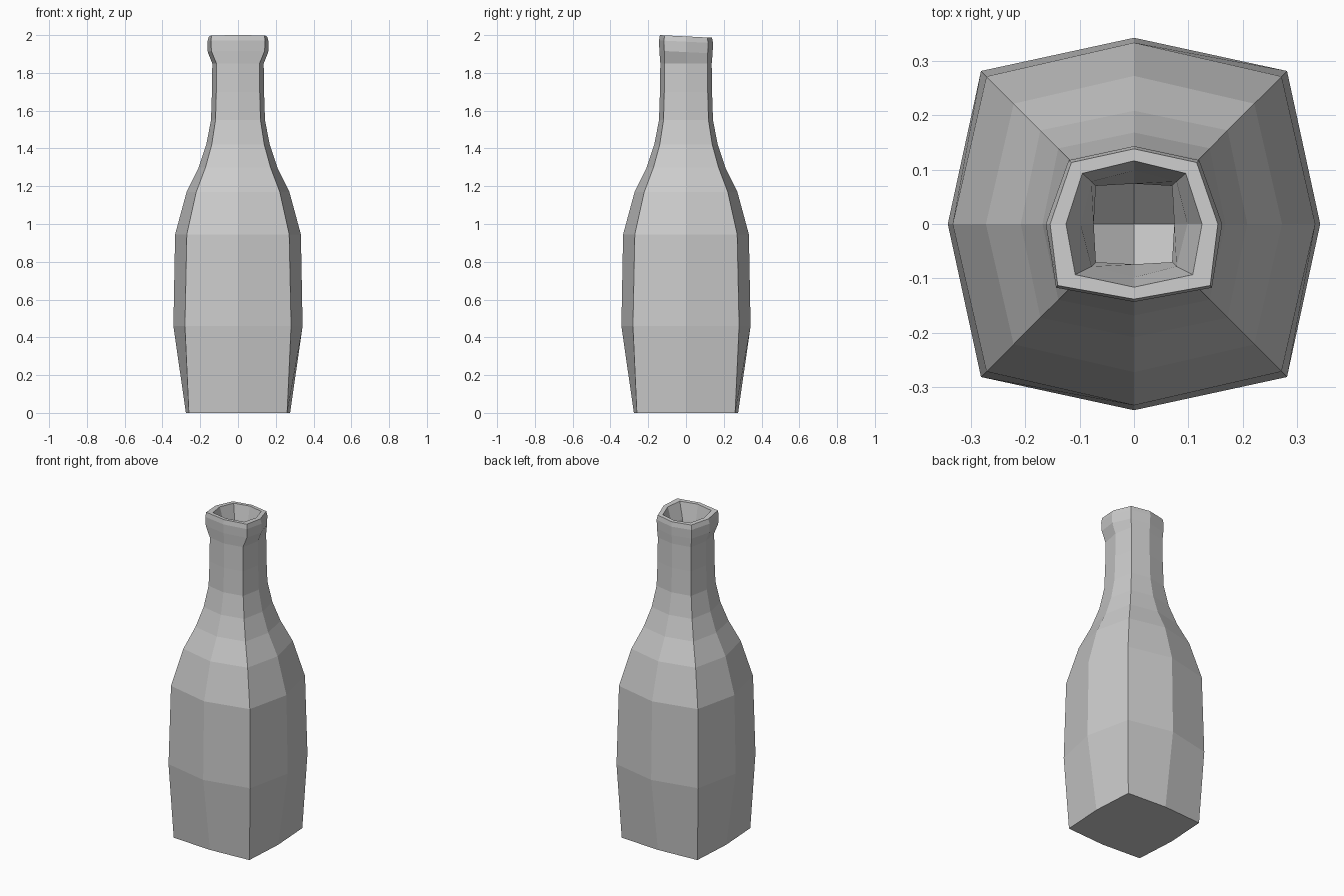
import bpy, bmesh

if "Cube" in bpy.data.objects:
    bpy.data.objects.remove(bpy.data.objects["Cube"])

# Outer body: height, side-centre radius, corner offset
BODY = [(0, .276, .26), (.46, .342, .281), (.945, .333, .271), (1.17, .272, .221),
        (1.30, .208, .172), (1.42, .168, .139), (1.55, .143, .119),
        (1.70, .138, .115), (1.85, .136, .114)]
# Slightly lopsided lip: height, x radius, y radius, corner x back, corner x front, corner y
LIP = [(1.91, .160, .141, .119, .141, .115), (1.965, .162, .143, .120, .143, .117),
       (1.993, .154, .138, .115, .140, .113), (1.993, .125, .116, .095, .108, .093)]
# Narrowing hollow inside the neck: height, side-centre radius, corner offset
HOLLOW = [(1.90, .098, .078), (1.80, .074, .070), (1.58, .074, .070)]
TILT = -.05


def ring(bm, z, rx, ry, cb, cf, cy, tilt=0):
    pts = [(rx, 0), (cb, cy), (0, ry), (-cb, cy), (-rx, 0), (-cf, -cy), (0, -ry), (cf, -cy)]
    return [bm.verts.new((x, y, z + tilt * y)) for x, y in pts]


def plain(bm, z, r, c):
    return ring(bm, z, r, r, c, c, c)


bm = bmesh.new()
rings = [plain(bm, *p) for p in BODY]
rings += [ring(bm, *p, TILT) for p in LIP]
rings += [plain(bm, *p) for p in HOLLOW]

# Side walls, rim and inner wall
for a, b in zip(rings, rings[1:]):
    for i in range(8):
        j = (i + 1) % 8
        bm.faces.new((a[i], a[j], b[j], b[i]))

# Flat base
bm.faces.new(rings[0][::-1])

# Four quads closing the hollow in a point
tip = bm.verts.new((0, 0, 1.43))
last = rings[-1]
for i in range(0, 8, 2):
    bm.faces.new((last[i], last[i + 1], last[(i + 2) % 8], tip))

bmesh.ops.recalc_face_normals(bm, faces=bm.faces)
mesh = bpy.data.meshes.new("bottle")
bm.to_mesh(mesh)
bm.free()
bpy.context.collection.objects.link(bpy.data.objects.new("bottle", mesh))
